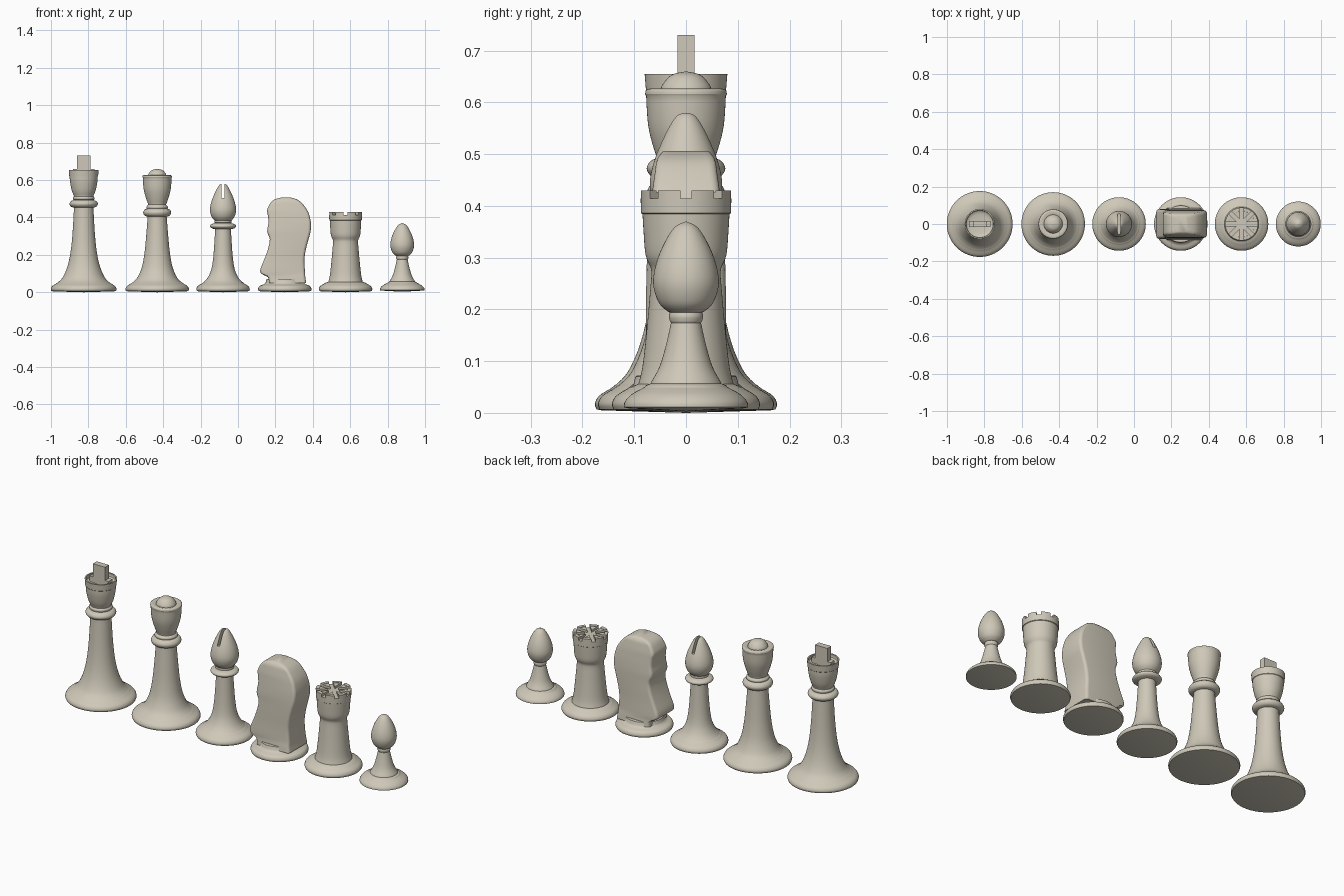
import bpy, bmesh, math
from mathutils import Vector

ivory = bpy.data.materials.new("warm ivory")
ivory.diffuse_color = (0.62, 0.58, 0.48, 1)


def spline(pts, steps=4):
    """Smooth curve passing through all points (any dimension)."""
    p = [Vector(q) for q in pts]
    if len(p) < 3:
        return p
    p = [p[0]] + p + [p[-1]]
    out = []
    for i in range(1, len(p) - 2):
        a, b, c, d = p[i - 1:i + 3]
        for k in range(steps):
            t = k / steps
            out.append(0.5 * (2 * b + (c - a) * t + (2 * a - 5 * b + 4 * c - d) * t * t
                              + (3 * b - a - 3 * c + d) * t ** 3))
    return out + [p[-2]]


def finish(bm, name, x, smooth=True):
    bmesh.ops.remove_doubles(bm, verts=bm.verts, dist=1e-5)
    bmesh.ops.recalc_face_normals(bm, faces=bm.faces)
    me = bpy.data.meshes.new(name)
    bm.to_mesh(me)
    bm.free()
    me.materials.append(ivory)
    ob = bpy.data.objects.new(name, me)
    ob.location.x = x
    bpy.context.collection.objects.link(ob)
    if smooth:
        shade(ob)
    return ob


def activate(ob):
    bpy.ops.object.select_all(action='DESELECT')
    ob.select_set(True)
    bpy.context.view_layer.objects.active = ob


def shade(ob):
    activate(ob)
    bpy.ops.object.shade_smooth_by_angle(angle=math.radians(32))


def turned(name, x, runs, seg=64):
    """Lathe a profile of (radius, z) runs; each run is smooth, joints are sharp."""
    prof = []
    for run in runs:
        prof += spline(run)
    bm = bmesh.new()
    rings = []
    for r, z in prof:
        r = max(r, 0)
        if r < 1e-4:
            rings.append([bm.verts.new((0, 0, z))] * seg)
        else:
            rings.append([bm.verts.new((r * math.cos(2 * math.pi * i / seg),
                                        r * math.sin(2 * math.pi * i / seg), z)) for i in range(seg)])
    for a, b in zip(rings, rings[1:]):
        for i in range(seg):
            j = (i + 1) % seg
            vs = list(dict.fromkeys((a[i], a[j], b[j], b[i])))
            if len(vs) > 2:
                bm.faces.new(vs)
    return finish(bm, name, x)


def box(name, x, size, z, turn=0):
    bm = bmesh.new()
    bmesh.ops.create_cube(bm, size=1)
    bmesh.ops.scale(bm, vec=size, verts=bm.verts)
    ob = finish(bm, name, x, smooth=False)
    ob.location.z = z
    ob.rotation_euler.z = turn
    return ob


def cut(ob, cutter):
    cutter.hide_render = True
    mod = ob.modifiers.new("cut", 'BOOLEAN')
    mod.operation, mod.solver, mod.object = 'DIFFERENCE', 'EXACT', cutter
    activate(ob)
    bpy.ops.object.modifier_apply(modifier=mod.name)
    bpy.data.objects.remove(cutter)


def foot(r, inner, top=0.05):
    """Rounded disc foot with a small step on top."""
    return [[(0, 0), (r - 0.012, 0.005)],
            [(r - 0.003, 0.007), (r, 0.018), (r - 0.008, 0.033), (r - 0.03, top - 0.003)],
            [(r - 0.034, top), (inner, top + 0.004)]]


def ring(r, neck, z0, z1):
    """Rounded collar between two heights."""
    m = (z0 + z1) / 2
    return [(neck, z0), (r - 0.008, z0 + 0.006), (r, m), (r - 0.008, z1 - 0.006), (neck, z1)]


# King: stem, collar, flared cup and finial
turned("king", -0.825, foot(0.176, 0.137) + [
    [(0.135, 0.055), (0.112, 0.08), (0.088, 0.135), (0.071, 0.21), (0.060, 0.31), (0.052, 0.45)],
    ring(0.076, 0.052, 0.452, 0.493),
    [(0.056, 0.495), (0.058, 0.505), (0.052, 0.513)],
    [(0.052, 0.515), (0.064, 0.545), (0.073, 0.59), (0.075, 0.618)],
    [(0.077, 0.62), (0.080, 0.655)],
    [(0.073, 0.655), (0.066, 0.632), (0, 0.625)]])
box("king_finial", -0.825, (0.074, 0.033, 0.11), 0.675)
box("king_finial_base", -0.825, (0.115, 0.033, 0.03), 0.643)

# Queen: stem, collar, cup with ball
turned("queen", -0.432, foot(0.170, 0.130) + [
    [(0.128, 0.055), (0.105, 0.08), (0.082, 0.135), (0.068, 0.21), (0.059, 0.3), (0.051, 0.402)],
    ring(0.075, 0.051, 0.404, 0.448),
    [(0.056, 0.449), (0.057, 0.458), (0.048, 0.468)],
    [(0.048, 0.47), (0.062, 0.51), (0.073, 0.555), (0.077, 0.612)],
    [(0.079, 0.616), (0.077, 0.624), (0.068, 0.627)],
    [(0.05, 0.622), (0.045, 0.635), (0.028, 0.653), (0, 0.66)]])

# Bishop: stem, collar, pointed head with a slot
bishop = turned("bishop", -0.08, foot(0.143, 0.105) + [
    [(0.102, 0.055), (0.081, 0.08), (0.062, 0.125), (0.051, 0.2), (0.042, 0.335)],
    ring(0.070, 0.042, 0.337, 0.370),
    [(0.046, 0.372), (0.046, 0.382)],
    [(0.046, 0.384), (0.062, 0.405), (0.070, 0.44), (0.062, 0.485), (0.042, 0.535),
     (0.020, 0.573), (0, 0.581)]])
cut(bishop, box("slot_cutter", -0.08, (0.014, 0.3, 0.12), 0.565))
shade(bishop)

# Rook: stem, tower top with eight radial notches
rook = turned("rook", 0.575, foot(0.143, 0.097) + [
    [(0.092, 0.056), (0.084, 0.09), (0.076, 0.16), (0.067, 0.262)],
    [(0.067, 0.264), (0.068, 0.28), (0.078, 0.305), (0.082, 0.35), (0.084, 0.384)],
    [(0.087, 0.386), (0.088, 0.430)],
    [(0.070, 0.430), (0.064, 0.426), (0, 0.426)]])
for k in range(4):
    cut(rook, box("notch_cutter", 0.575, (0.3, 0.022, 0.04), 0.434, k * math.pi / 4))
shade(rook)

# Pawn: stem, collar, egg-shaped head
turned("pawn", 0.878, [
    [(0, 0.003), (0.112, 0.009)],
    [(0.120, 0.011), (0.118, 0.022), (0.105, 0.036), (0.08, 0.05)],
    [(0.078, 0.053), (0.068, 0.057)],
    [(0.067, 0.06), (0.051, 0.09), (0.039, 0.13), (0.029, 0.174)],
    [(0.031, 0.177), (0.033, 0.186), (0.031, 0.194)],
    [(0.034, 0.195), (0.052, 0.212), (0.063, 0.245), (0.060, 0.28), (0.046, 0.32),
     (0.023, 0.358), (0, 0.370)]])

# Knight: turned foot and a lofted slab body
turned("knight_foot", 0.25, foot(0.143, 0.104, 0.045) + [
    [(0.102, 0.052), (0.098, 0.07)], [(0.095, 0.072), (0, 0.072)]])

levels = [  # height, left, right, half depth
    (0.05, 0.165, 0.365, 0.085), (0.08, 0.160, 0.360, 0.082), (0.10, 0.124, 0.359, 0.079),
    (0.125, 0.120, 0.357, 0.078), (0.175, 0.140, 0.355, 0.077), (0.23, 0.160, 0.363, 0.077),
    (0.283, 0.170, 0.377, 0.076), (0.325, 0.156, 0.388, 0.074), (0.37, 0.163, 0.390, 0.071),
    (0.41, 0.160, 0.382, 0.067), (0.437, 0.155, 0.371, 0.064), (0.465, 0.166, 0.352, 0.060),
    (0.485, 0.180, 0.333, 0.057), (0.498, 0.200, 0.310, 0.051), (0.506, 0.230, 0.285, 0.044)]
bm = bmesh.new()
loops = []
for z, xl, xr, d in spline(levels, 3):
    rad = 0.016
    loop = []
    for q, (sx, sy) in enumerate(((1, 1), (-1, 1), (-1, -1), (1, -1))):
        for k in range(5):
            a = math.pi / 2 * (q + k / 4)
            cx = xr - rad if sx > 0 else xl + rad
            loop.append(bm.verts.new((cx - 0.25 + rad * math.cos(a), sy * (d - rad) + rad * math.sin(a), z)))
    loops.append(loop)
for a, b in zip(loops, loops[1:]):
    for i in range(20):
        j = (i + 1) % 20
        bm.faces.new((a[i], a[j], b[j], b[i]))
bm.faces.new(loops[0][::-1])
bm.faces.new(loops[-1])
finish(bm, "knight_body", 0.25)
